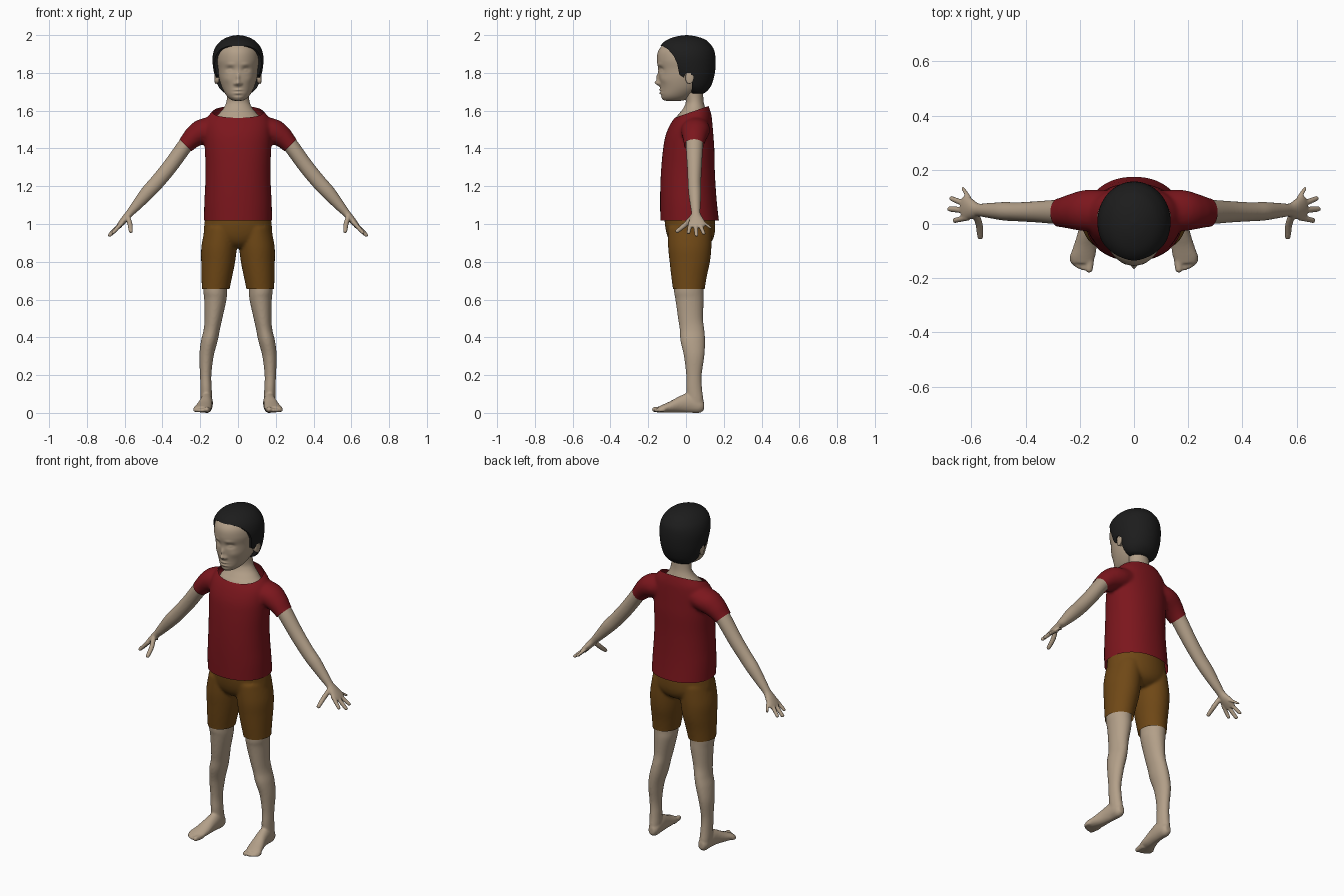
import bpy, bmesh, math
from mathutils import Vector

SKIN, RED, BROWN, BLACK = (.45, .35, .25, 1), (.20, .008, .012, 1), (.16, .065, .008, 1), (.012, .012, .012, 1)
X, Y, Z = Vector((1, 0, 0)), Vector((0, 1, 0)), Vector((0, 0, 1))
ARM_V = Vector((.77, 0, .64))
mats = {}


def spline(p, t):
    """Catmull-Rom value of the tuple list p at t."""
    i = min(int(t), len(p) - 2)
    f = t - i
    a, b, c, d = p[max(i - 1, 0)], p[i], p[i + 1], p[min(i + 2, len(p) - 1)]
    return [.5 * (2 * q + (r - o) * f + (2 * o - 5 * q + 4 * r - s) * f * f + (3 * q - o - 3 * r + s) * f ** 3)
            for o, q, r, s in zip(a, b, c, d)]


def loft(bm, rings, u=X, v=Y, n=32, sub=5, power=2.0):
    """Skin (x, y, z, radius_u, radius_v) rings into a closed tube."""
    rows, steps = [], (len(rings) - 1) * sub
    for k in range(steps + 1):
        x, y, z, a, b = spline(rings, k / sub)
        row = []
        for j in range(n):
            c, s = math.cos(2 * math.pi * j / n), math.sin(2 * math.pi * j / n)
            c, s = (math.copysign(abs(w) ** (2 / power), w) for w in (c, s))
            row.append(bm.verts.new(Vector((x, y, z)) + u * (a * c) + v * (b * s)))
        rows.append(row)
    for r, q in zip(rows, rows[1:]):
        for j in range(n):
            bm.faces.new((r[j], r[(j + 1) % n], q[(j + 1) % n], q[j]))
    bm.faces.new(rows[0])
    bm.faces.new(rows[-1])


def slices(rows):
    """(z, front, back, half width) rows to rings."""
    return [(0, (f + b) / 2, z, w, (b - f) / 2) for z, f, b, w in rows]


def digit(bm, pts, r, u=Y, v=ARM_V):
    """Rounded finger or toe through the points."""
    a, b = Vector(pts[-2]), Vector(pts[-1])
    d = (b - a).normalized()
    rings = [(*p, r * 1.1, r * 1.1) for p in pts[:-1]]
    rings += [(*(b - d * r), r * .9, r * .9), (*(b - d * r * .3), r * .65, r * .65), (*b, r * .1, r * .1)]
    loft(bm, rings, u, v, 12, 3)


def mirror(bm):
    geo = bmesh.ops.duplicate(bm, geom=bm.verts[:] + bm.edges[:] + bm.faces[:])['geom']
    for w in geo:
        if isinstance(w, bmesh.types.BMVert):
            w.co.x = -w.co.x


def finish(name, bm, color, voxel=0, smooth=0, cuts=()):
    """Make the object, fuse its tubes, then trim open hems."""
    bmesh.ops.recalc_face_normals(bm, faces=bm.faces[:])
    me = bpy.data.meshes.new(name)
    bm.to_mesh(me)
    bm.free()
    ob = bpy.data.objects.new(name, me)
    bpy.context.collection.objects.link(ob)
    if voxel:
        m = ob.modifiers.new('fuse', 'REMESH')
        m.mode, m.voxel_size = 'VOXEL', voxel
        m = ob.modifiers.new('relax', 'SMOOTH')
        m.factor, m.iterations = .5, smooth
        dg = bpy.context.evaluated_depsgraph_get()
        me = bpy.data.meshes.new_from_object(ob.evaluated_get(dg))
        ob.modifiers.clear()
        ob.data = me
        bm = bmesh.new()
        bm.from_mesh(me)
        for co, no, side in cuts:
            ok = lambda e: all(w.co.x * side > .2 for w in e.verts) if side else True
            fs = [f for f in bm.faces if ok(f)]
            es = list({e for f in fs for e in f.edges})
            vs = list({w for f in fs for w in f.verts})
            bmesh.ops.bisect_plane(bm, geom=vs + es + fs, plane_co=co, plane_no=no, clear_outer=True)
        bm.to_mesh(me)
        bm.free()
    if color not in mats:
        mats[color] = bpy.data.materials.new('paint')
        mats[color].diffuse_color = color
    me.materials.clear()
    me.materials.append(mats[color])
    me.polygons.foreach_set('use_smooth', [True] * len(me.polygons))
    return ob


# shirt: torso with sleeves, open at neck, hem and cuffs
bm = bmesh.new()
loft(bm, [(.08, .05, 1.52, .07, .07), (.17, .05, 1.495, .077, .072), (.235, .046, 1.46, .064, .057),
          (.28, .042, 1.415, .053, .045), (.33, .04, 1.36, .052, .043)], Y, Vector((.66, 0, .75)))
mirror(bm)
loft(bm, slices([(.97, -.135, .18, .18), (1.1, -.137, .165, .179), (1.2, -.136, .157, .174), (1.3, -.131, .152, .172),
                 (1.4, -.121, .15, .176), (1.47, -.108, .145, .178), (1.53, -.082, .14, .175),
                 (1.575, -.05, .135, .155), (1.61, -.02, .125, .122), (1.65, .0, .11, .09)]), n=48, power=2.15)
finish('shirt', bm, RED, .009, 6, [((0, 0, 1.018), (0, 0, -1), 0), ((0, -.06, 1.562), (0, -.35, 1), 0),
                                  ((.28, 0, 1.42), (.7, 0, -.7), 1), ((-.28, 0, 1.42), (-.7, 0, -.7), -1)])

# shorts
bm = bmesh.new()
loft(bm, [(.09, .02, .98, .085, .115), (.1, .02, .88, .094, .115), (.105, .02, .8, .09, .107),
          (.112, .016, .72, .081, .094), (.118, .015, .65, .073, .084), (.12, .015, .6, .07, .08)])
mirror(bm)
loft(bm, slices([(1.07, -.115, .15, .168), (1.0, -.112, .155, .178), (.94, -.1, .15, .178),
                 (.9, -.08, .13, .13), (.875, -.05, .09, .07)]), n=48)
finish('shorts', bm, BROWN, .008, 5, [((0, 0, .655), (0, 0, -1), 0)])

# arms with hands
bm = bmesh.new()
loft(bm, [(.22, .05, 1.49, .046, .042), (.28, .045, 1.415, .045, .041), (.36, .045, 1.305, .039, .040),
          (.43, .045, 1.22, .035, .039), (.48, .047, 1.165, .034, .037), (.54, .05, 1.095, .027, .027),
          (.575, .052, 1.055, .024, .02), (.6, .056, 1.025, .037, .019), (.622, .06, 1.0, .045, .015),
          (.635, .06, .985, .036, .011)], Y, ARM_V)
for a, b, r in [((.61, .025, 1.01), (.667, .012, .948), .011), ((.62, .05, 1.0), (.686, .056, .934), .0115),
                ((.62, .073, 1.0), (.679, .096, .945), .011), ((.605, .09, 1.01), (.634, .135, .975), .0095)]:
    digit(bm, [a, b], r)
digit(bm, [(.587, .04, 1.045), (.572, .0, 1.0), (.567, -.055, .955)], .0125, Vector((0, .7, -.7)), X)
mirror(bm)
finish('arms_and_hands', bm, SKIN, .0045, 4)

# legs with feet
bm = bmesh.new()
loft(bm, [(.12, .018, .75, .066, .08), (.121, .015, .65, .063, .079), (.12, .019, .6, .059, .075),
          (.13, .024, .5, .047, .066), (.139, .032, .44, .043, .065), (.152, .036, .38, .044, .065),
          (.167, .043, .3, .038, .054), (.171, .042, .2, .03, .041), (.169, .043, .13, .03, .042),
          (.167, .05, .06, .03, .043), (.166, .052, .02, .024, .036)])
loft(bm, [(.165, .095, .038, .018, .022), (.165, .07, .042, .03, .04), (.166, .02, .055, .033, .052),
          (.171, -.03, .048, .036, .044), (.18, -.08, .034, .043, .031), (.189, -.12, .026, .046, .021),
          (.191, -.145, .022, .038, .014)], X, Z)
for x, y, r in [(.166, -.181, .016), (.189, -.173, .011), (.205, -.166, .011), (.219, -.157, .0105), (.23, -.145, .01)]:
    digit(bm, [(x - .004, -.11, .02), (x, y, r + .004)], r, X, Z)
mirror(bm)
for w in bm.verts:
    w.co.z = max(w.co.z, .002)
ob = finish('legs_and_feet', bm, SKIN, .006, 4)
low = min(w.co.z for w in ob.data.vertices)
for w in ob.data.vertices:
    w.co.z -= low * max(0, 1 - w.co.z * 5)

# neck
bm = bmesh.new()
loft(bm, slices([(1.48, -.07, .11, .14), (1.55, -.06, .115, .128), (1.585, -.036, .112, .1), (1.62, -.01, .1, .072),
                 (1.66, -.002, .092, .059), (1.74, -.03, .09, .058)]))
finish('neck', bm, SKIN)

# head with modelled face
bm = bmesh.new()
loft(bm, slices([(1.652, -.105, -.03, .015), (1.658, -.122, .0, .037), (1.68, -.134, .04, .061), (1.72, -.136, .09, .084),
                 (1.77, -.143, .12, .1), (1.82, -.147, .14, .108), (1.87, -.154, .145, .115), (1.92, -.145, .138, .108),
                 (1.96, -.105, .11, .08), (1.985, -.04, .06, .03)]), n=96, sub=9)
# bumps: x, z, width, height, depth
bumps = [(0, 1.746, .013, .013, -.024), (0, 1.775, .009, .022, -.013), (.016, 1.742, .007, .007, -.009),
         (.042, 1.818, .019, .013, .012), (.042, 1.815, .01, .006, -.007), (.04, 1.845, .022, .009, -.004),
         (0, 1.709, .02, .005, -.008), (0, 1.702, .025, .003, .004), (0, 1.693, .017, .005, -.007),
         (0, 1.68, .03, .006, .003), (.06, 1.765, .02, .02, -.004)]
for w in bm.verts:
    if w.co.y < -.03:
        x, z = w.co.x, w.co.z
        w.co.y += sum(d * math.exp(-((abs(x) - p) / sx) ** 2 - ((z - q) / sz) ** 2) for p, q, sx, sz, d in bumps)
finish('head', bm, SKIN)

# ears
bm = bmesh.new()
loft(bm, [(.1, .012, 1.772, .014, .022), (.113, .016, 1.774, .02, .031), (.121, .019, 1.776, .021, .033),
          (.124, .02, 1.777, .013, .024)], Y, Z, 24, 4)
mirror(bm)
finish('ears', bm, SKIN)

# hair cap, trimmed by a side-view hairline
bm = bmesh.new()
loft(bm, slices([(1.69, .02, .09, .06), (1.70, .0, .107, .08), (1.73, -.06, .132, .105), (1.78, -.1, .149, .122),
                 (1.83, -.13, .156, .132), (1.88, -.142, .156, .135), (1.92, -.142, .149, .127), (1.95, -.13, .131, .11),
                 (1.975, -.1, .104, .083), (1.993, -.05, .055, .044), (2.0, .0, .006, .004)]), n=64)
hair = finish('hair', bm, BLACK)
bm = bmesh.new()
line = [(-.4, 1.943), (-.125, 1.943), (-.095, 1.925), (-.065, 1.89), (-.047, 1.85), (-.035, 1.79), (-.012, 1.775),
        (.0, 1.8), (.025, 1.8), (.032, 1.76), (.03, 1.70), (.03, 1.6), (-.4, 1.6)]
face = bm.faces.new([bm.verts.new((-.3, y, z)) for y, z in line])
ext = bmesh.ops.extrude_face_region(bm, geom=[face])['geom']
bmesh.ops.translate(bm, vec=(.6, 0, 0), verts=[w for w in ext if isinstance(w, bmesh.types.BMVert)])
cutter = finish('hairline_cutter', bm, BLACK)
m = hair.modifiers.new('hairline', 'BOOLEAN')
m.operation, m.solver, m.object = 'DIFFERENCE', 'EXACT', cutter
me = bpy.data.meshes.new_from_object(hair.evaluated_get(bpy.context.evaluated_depsgraph_get()))
hair.modifiers.clear()
hair.data = me
bpy.data.objects.remove(cutter)
bpy.context.view_layer.objects.active = hair
hair.select_set(True)
bpy.ops.object.shade_smooth_by_angle(angle=math.radians(40))
